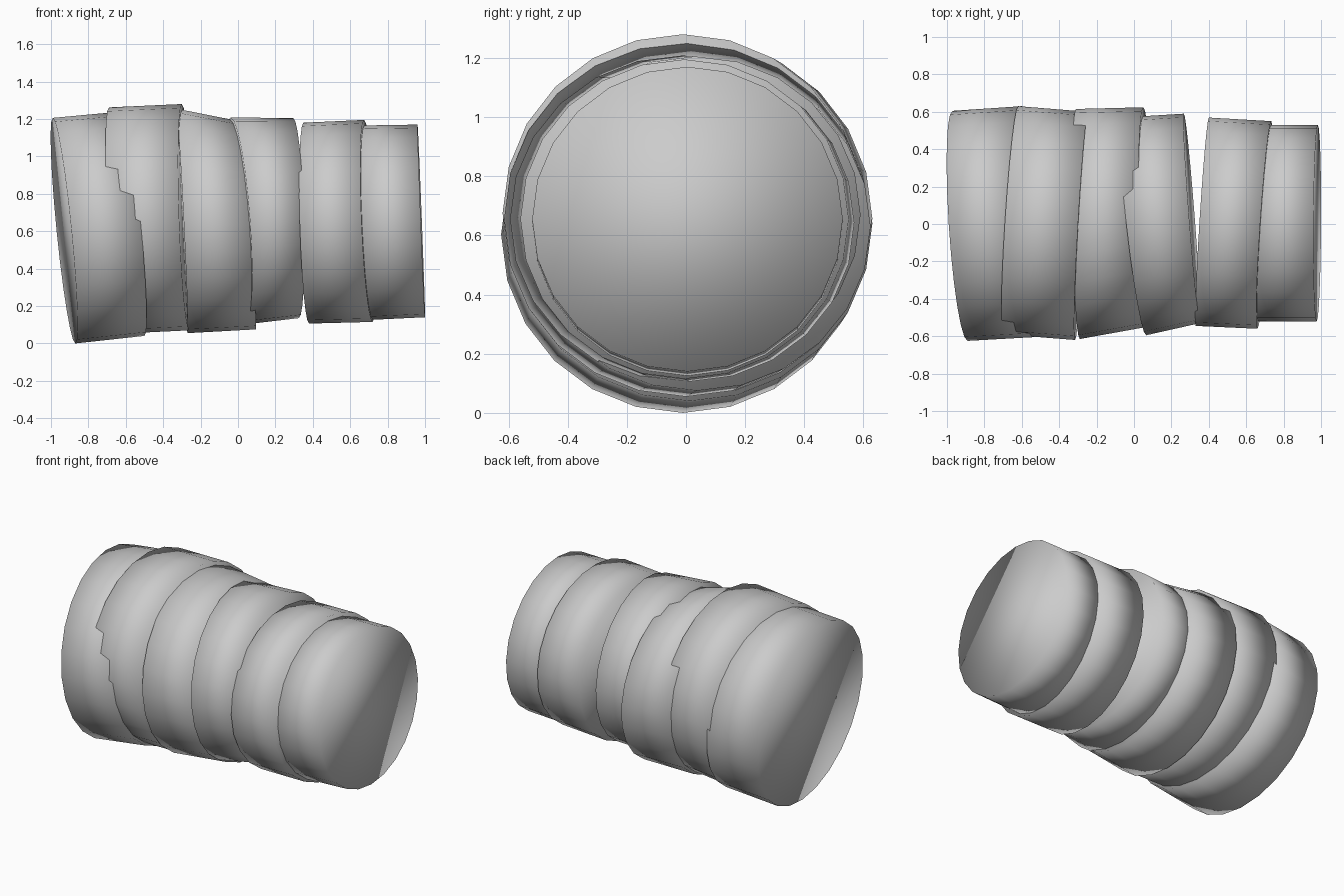
import bpy, bmesh
from math import sin, cos, tau

if "Cube" in bpy.data.objects:
    bpy.data.objects.remove(bpy.data.objects["Cube"])

SIDES = 24


def ring(bm, centre, ry, rz, lean, yaw):
    """Rim around the x axis; lean/yaw shift x at the top and at the +y side."""
    cx, cy, cz = centre
    verts = []
    for i in range(SIDES):
        c, s = cos(tau * i / SIDES), sin(tau * i / SIDES)
        verts.append(bm.verts.new((cx + lean * c + yaw * s, cy + ry * s, cz + rz * c)))
    return verts


def drum(name, left, right):
    """Closed smooth-shaded section lofted between two tilted rims."""
    bm = bmesh.new()
    a, b = ring(bm, *left), ring(bm, *right)
    for i in range(SIDES):
        j = (i + 1) % SIDES
        bm.faces.new((a[i], a[j], b[j], b[i]))
    bm.faces.new(a[::-1])
    bm.faces.new(b)
    bmesh.ops.recalc_face_normals(bm, faces=bm.faces)
    for f in bm.faces:
        f.smooth = True
    mesh = bpy.data.meshes.new(name)
    bm.to_mesh(mesh)
    bm.free()
    bpy.context.collection.objects.link(bpy.data.objects.new(name, mesh))


# Each rim: centre, y radius, z radius, lean, yaw
sections = [
    # widest end section
    (((-.93, -.01, .603), .615, .603, -.06, -.04), ((-.56, .013, .64), .617, .60, -.06, -.04)),
    (((-.66, .02, .657), .61, .605, -.03, .04), ((-.28, -.01, .675), .61, .605, -.02, .035)),
    # middle sections
    (((-.30, 0, .655), .615, .60, -.03, -.01), ((.06, .037, .63), .587, .555, -.035, -.01)),
    (((0, -.013, .655), .582, .553, -.04, -.065), ((.31, .03, .67), .56, .535, -.015, -.043)),
    # narrow end sections
    (((.365, .012, .643), .557, .537, -.015, .035), ((.697, -.005, .655), .555, .54, -.023, .037)),
    (((.67, .005, .645), .525, .52, -.02, .01), ((.98, .005, .655), .525, .515, -.02, .003)),
]
for n, (left, right) in enumerate(sections, 1):
    drum(f"trunk_section_{n}", left, right)
